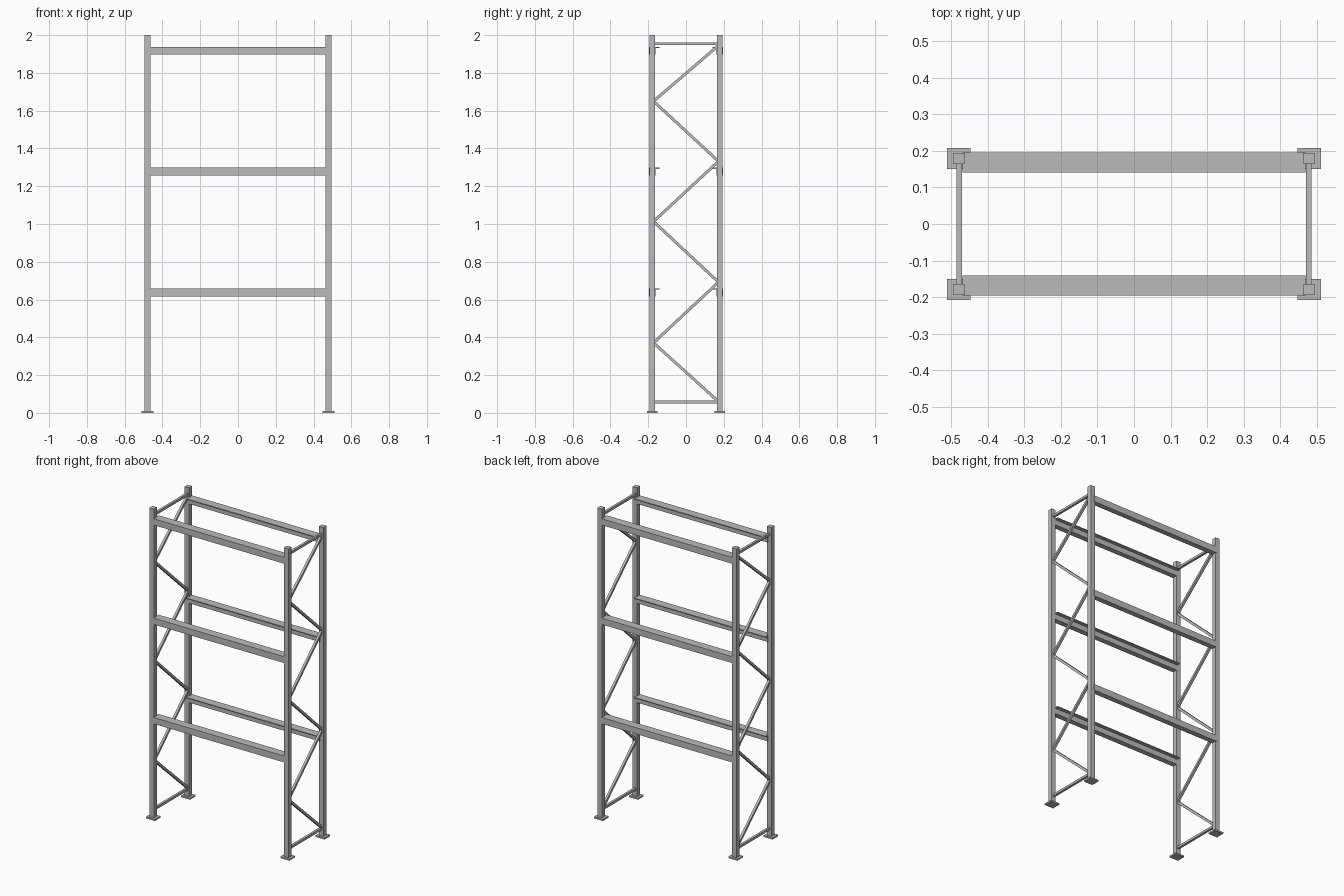
import bpy, bmesh, math
from mathutils import Matrix, Vector

cube = bpy.data.objects.get("Cube")
if cube:
    bpy.data.objects.remove(cube, do_unlink=True)

steel = bpy.data.materials.new("grey_steel")
steel.use_nodes = True
GREY = (0.5, 0.5, 0.5, 1)
steel.diffuse_color = GREY
steel.node_tree.nodes["Principled BSDF"].inputs["Base Color"].default_value = GREY

POST_X, POST_Y, POST_W = 0.479, 0.179, 0.031
BRACE_X, BRACE_W = 0.4775, 0.015


def finish(name, bm):
    bmesh.ops.recalc_face_normals(bm, faces=bm.faces)
    mesh = bpy.data.meshes.new(name)
    bm.to_mesh(mesh)
    bm.free()
    mesh.materials.append(steel)
    obj = bpy.data.objects.new(name, mesh)
    bpy.context.collection.objects.link(obj)
    return obj


def box(name, centre, size):
    bm = bmesh.new()
    bmesh.ops.create_cube(bm, size=1, matrix=Matrix.Translation(centre) @ Matrix.Diagonal((*size, 1)))
    return finish(name, bm)


def brace(name, x, start, end):
    """Square bar between two (y, z) points in an end frame."""
    a, b = Vector((x, *start)), Vector((x, *end))
    d = b - a
    bm = bmesh.new()
    turn = Matrix.Rotation(math.atan2(d.z, d.y), 4, "X")
    bmesh.ops.create_cube(bm, size=1, matrix=Matrix.Translation((a + b) / 2) @ turn
                          @ Matrix.Diagonal((BRACE_W, d.length, BRACE_W, 1)))
    return finish(name, bm)


def beam(name, side, top):
    """Box beam with a thin shelf lip along its inner top edge."""
    bottom, lip = top - 0.041, top - 0.006
    profile = [(0.196, bottom), (0.196, top), (0.141, top),
               (0.141, lip), (0.162, lip), (0.162, bottom)]
    bm = bmesh.new()
    face = bm.faces.new([bm.verts.new((-0.469, side * y, z)) for y, z in profile])
    out = bmesh.ops.extrude_face_region(bm, geom=[face])
    verts = [v for v in out["geom"] if isinstance(v, bmesh.types.BMVert)]
    bmesh.ops.translate(bm, verts=verts, vec=(0.938, 0, 0))
    return finish(name, bm)


# Zigzag nodes of each end frame, alternating between back and front posts
node_heights = [0.06, 0.371, 0.692, 1.013, 1.332, 1.65, 1.945]
nodes = [(-0.172 if i % 2 else 0.172, z) for i, z in enumerate(node_heights)]

for side_name, sx in (("left", 1), ("right", -1)):
    # Uprights and base plates
    for depth_name, sy in (("front", -1), ("back", 1)):
        tag = f"{depth_name}_{side_name}"
        box(f"post_{tag}", (sx * POST_X, sy * POST_Y, 1.0), (POST_W, POST_W, 2.0))
        box(f"foot_plate_{tag}", (sx * POST_X, sy * POST_Y, 0.005), (0.064, 0.057, 0.01))
    # Horizontal and diagonal braces
    x = sx * BRACE_X
    for name, z in (("bottom", 0.057), ("top", 1.954)):
        brace(f"{name}_brace_{side_name}", x, (-0.17, z), (0.17, z))
    for i in range(len(nodes) - 1):
        brace(f"diagonal_brace_{side_name}_{i + 1}", x, nodes[i], nodes[i + 1])

# Shelf beams on three levels
for level, top in enumerate((0.658, 1.298, 1.938), 1):
    beam(f"front_beam_{level}", -1, top)
    beam(f"back_beam_{level}", 1, top)
